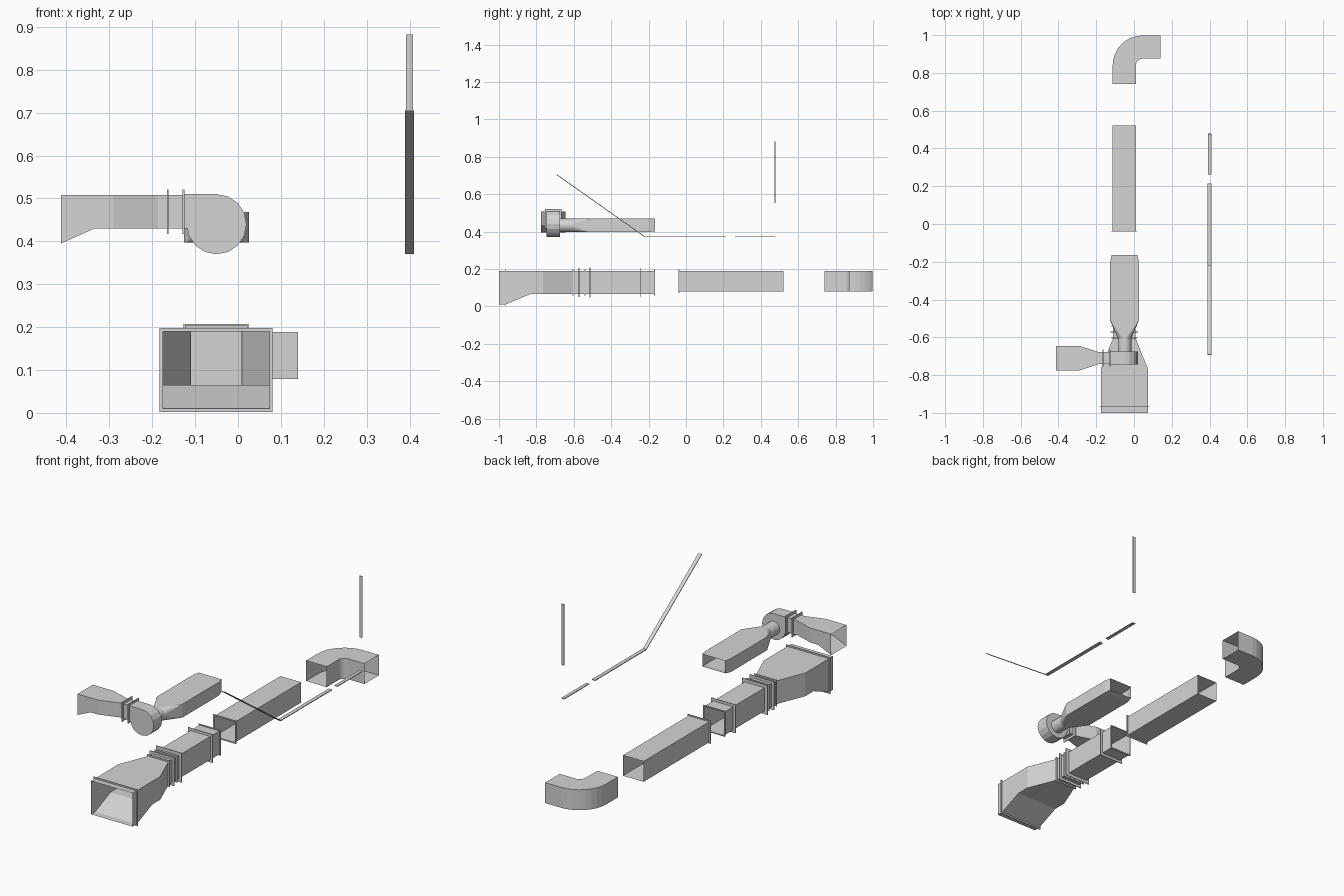
import bpy, bmesh, math
from mathutils import Vector

cube = bpy.data.objects.get("Cube")
if cube:
    bpy.data.objects.remove(cube)

metal = bpy.data.materials.new("galvanised_grey")
metal.use_nodes = True
GREY = (0.66, 0.66, 0.66, 1)
metal.diffuse_color = GREY
metal.node_tree.nodes["Principled BSDF"].inputs["Base Color"].default_value = GREY

CX = -0.05  # centre line of the main duct run


def finish(bm, name):
    bmesh.ops.remove_doubles(bm, verts=bm.verts, dist=1e-5)
    bmesh.ops.recalc_face_normals(bm, faces=bm.faces)
    mesh = bpy.data.meshes.new(name)
    bm.to_mesh(mesh)
    bm.free()
    mesh.materials.append(metal)
    ob = bpy.data.objects.new(name, mesh)
    bpy.context.collection.objects.link(ob)
    return ob


def loft(name, rings, closed=False):
    """Skin a row of equal-sized rings; ends stay open unless the row closes."""
    bm = bmesh.new()
    rows = [[bm.verts.new(p) for p in ring] for ring in rings]
    pairs = list(zip(rows, rows[1:]))
    if closed:
        pairs.append((rows[-1], rows[0]))
    for a, b in pairs:
        for i in range(len(a)):
            j = (i + 1) % len(a)
            bm.faces.new((a[i], a[j], b[j], b[i]))
    return finish(bm, name)


def rect_y(y, x0, x1, z0, z1):
    return [(x0, y, z0), (x1, y, z0), (x1, y, z1), (x0, y, z1)]


def rect_x(x, y0, y1, z0, z1):
    return [(x, y0, z0), (x, y1, z0), (x, y1, z1), (x, y0, z1)]


def flange(name, rect, at, inner, rim, t=0.004):
    a0, a1, z0, z1 = inner
    outer = (a0 - rim, a1 + rim, z0 - rim, z1 + rim)
    loft(name, [rect(at - t / 2, *inner), rect(at - t / 2, *outer),
                rect(at + t / 2, *outer), rect(at + t / 2, *inner)], True)


# Intake hood: collar, sloped floor, then side taper
loft("intake_hood", [
    rect_y(-1.0, -0.175, 0.073, 0.01, 0.19),
    rect_y(-0.965, -0.175, 0.073, 0.01, 0.19),
    rect_y(-0.835, -0.175, 0.073, 0.065, 0.19),
    rect_y(-0.765, -0.175, 0.073, 0.065, 0.19),
    rect_y(-0.604, -0.11, 0.008, 0.065, 0.19)])
flange("hood_flange", rect_y, -0.967, (-0.175, 0.073, 0.01, 0.19), 0.008)

# Flexible connector and damper box
duct = (-0.11, 0.008, 0.065, 0.19)
loft("connector", [rect_y(y, *duct) for y in (-0.604, -0.513)])
for i, (y, rim) in enumerate([(-0.604, 0.008), (-0.572, 0.014),
                              (-0.54, 0.008), (-0.513, 0.017)]):
    flange(f"connector_flange_{i + 1}", rect_y, y, duct, rim)
loft("damper_box", [rect_y(y, *duct) for y in (-0.513, -0.165)])
flange("damper_flange", rect_y, -0.245, duct, 0.014)
flange("damper_end_flange", rect_y, -0.168, duct, 0.006)
bm = bmesh.new()
bm.faces.new([bm.verts.new(p) for p in rect_y(-0.4, *duct)])
finish(bm, "damper_blade")

# Straight duct
run = (-0.113, 0.01, 0.079, 0.189)
loft("straight_duct", [rect_y(y, *run) for y in (-0.04, 0.522)])
flange("straight_duct_flange", rect_y, -0.038, run, 0.007)

# Elbow: straight leg, quarter bend, straight leg
ex, ey, r_in, r_out = 0.045, 0.84, 0.035, 0.158


def elbow_ring(direction, shift):
    ends = [Vector((ex, ey)) + Vector(direction) * r + Vector(shift) for r in (r_in, r_out)]
    (a, b), (z0, z1) = ends, run[2:]
    return [(a.x, a.y, z0), (b.x, b.y, z0), (b.x, b.y, z1), (a.x, a.y, z1)]


steps = [math.pi - math.pi / 2 * i / 8 for i in range(9)]
loft("elbow", [elbow_ring((-1, 0), (0, -0.1))]
     + [elbow_ring((math.cos(a), math.sin(a)), (0, 0)) for a in steps]
     + [elbow_ring((0, 1), (0.095, 0))])

# Filter box above the run, with a square-to-round reducer to the fan
bx0, bx1, bz0, bz1 = box = (-0.126, 0.026, 0.397, 0.469)
loft("filter_box", [rect_y(-0.51, *box), rect_y(-0.2, *box),
                    rect_y(-0.165, -0.118, 0.018, 0.402, 0.469)])
N = 24
angles = [2 * math.pi * (i + 0.5) / N for i in range(N)]
neck_z = (bz0 + bz1) / 2


def circle(y, r):
    return [(CX + r * math.cos(a), y, neck_z + r * math.sin(a)) for a in angles]


corners = [(bx1 if math.cos(a) > 0 else bx0, -0.51,
            bz1 if math.sin(a) > 0 else bz0) for a in angles]
bm = bmesh.new()
small, big = ([bm.verts.new(p) for p in ring] for ring in (circle(-0.605, 0.036), corners))
for i in range(N):
    j = (i + 1) % N
    if corners[i] == corners[j]:
        bm.faces.new((small[i], small[j], big[i]))
    else:
        bm.faces.new((small[i], small[j], big[j], big[i]))
finish(bm, "reducer")
neck = loft("fan_neck", [circle(-0.68, 0.036), circle(-0.605, 0.036)])
for poly in neck.data.polygons:
    poly.use_smooth = True

# Fan housing: scroll outline with its left end open to the outlet
arc = [math.radians(90 - 22.5 * i) for i in range(12)]
outline = [(-0.127, 0.51)] + [(CX + 0.07 * math.cos(a), 0.44 + 0.07 * math.sin(a)) for a in arc]
outline += [(-0.118, 0.43), (-0.127, 0.43)]
bm = bmesh.new()
front, back = ([bm.verts.new((x, y, z)) for x, z in outline] for y in (-0.745, -0.675))
bm.faces.new(front)
bm.faces.new(back)
for i in range(len(outline) - 1):
    bm.faces.new((front[i], front[i + 1], back[i + 1], back[i]))
finish(bm, "fan_housing")

# Fan outlet: connector, flare and down-turned mouth
out = (-0.742, -0.678, 0.43, 0.508)
wide = (-0.775, -0.645)
loft("fan_outlet", [
    rect_x(-0.127, *out), rect_x(-0.187, *out),
    rect_x(-0.29, *wide, 0.43, 0.508),
    rect_x(-0.335, *wide, 0.43, 0.508),
    rect_x(-0.413, *wide, 0.395, 0.508)])
for name, x in (("inner", -0.127), ("outer", -0.164)):
    flange(f"outlet_flange_{name}", rect_x, x, out, 0.013)


# Flat bars beside the run: each follows a path in the side plane
def bar(name, path, half, t=0.004):
    pts = [Vector(p) for p in path]
    rings = []
    for i, p in enumerate(pts):
        d = (pts[min(i + 1, len(pts) - 1)] - pts[max(i - 1, 0)]).normalized()
        n = Vector((-d.y, d.x)) * t / 2
        a, b = p - n, p + n
        rings.append([(0.4 - half, a.x, a.y), (0.4 + half, a.x, a.y),
                      (0.4 + half, b.x, b.y), (0.4 - half, b.x, b.y)])
    bm = bmesh.new()
    rows = [[bm.verts.new(p) for p in r] for r in rings]
    bm.faces.new(rows[0])
    bm.faces.new(rows[-1])
    for a, b in zip(rows, rows[1:]):
        for i in range(4):
            j = (i + 1) % 4
            bm.faces.new((a[i], a[j], b[j], b[i]))
    finish(bm, name)


bar("bent_bar", [(-0.692, 0.705), (-0.22, 0.372), (0.215, 0.372)], 0.01)
bar("short_bar", [(0.262, 0.372), (0.476, 0.372)], 0.009)
bar("upright_bar", [(0.476, 0.552), (0.476, 0.882)], 0.008)
